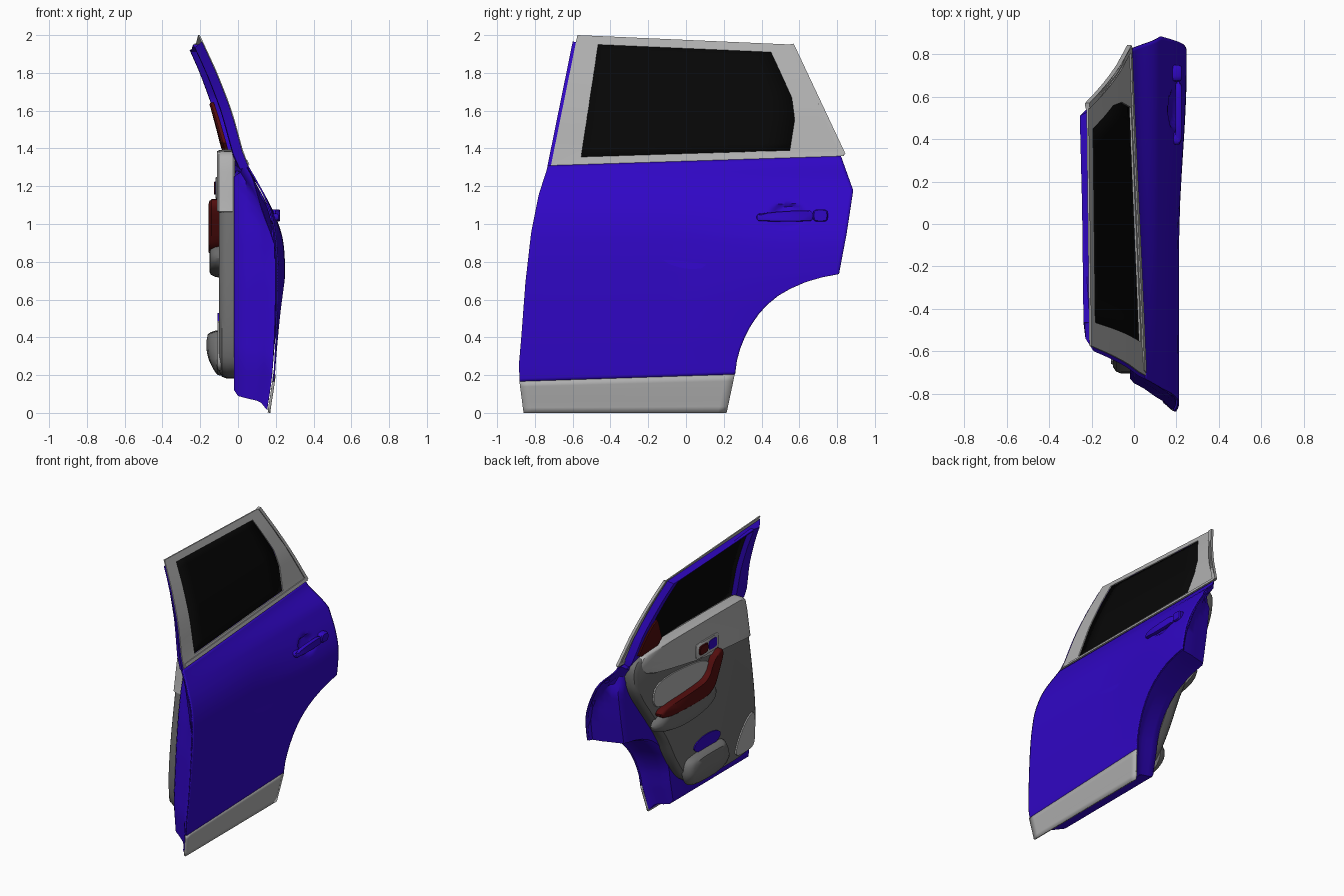
import bpy, bmesh, math

cube = bpy.data.objects.get("Cube")
if cube:
    bpy.data.objects.remove(cube, do_unlink=True)


def material(name, rgb):
    m = bpy.data.materials.new(name)
    m.use_nodes = True
    m.diffuse_color = (*rgb, 1)
    m.node_tree.nodes["Principled BSDF"].inputs["Base Color"].default_value = (*rgb, 1)
    return m


BLUE = material("blue paint", (0.03, 0.002, 0.56))
LIGHT = material("light grey", (0.43, 0.43, 0.43))
DARK = material("dark grey", (0.155, 0.155, 0.155))
BLACK = material("black glass", (0.002, 0.002, 0.002))
RED = material("dark red", (0.085, 0.004, 0.004))


def linear(knots, t):
    for (a, u), (b, v) in zip(knots, knots[1:]):
        if t <= b:
            return u + (v - u) * max(0, (t - a) / (b - a))
    return knots[-1][1]


def smooth(a, b, t):
    t = min(1, max(0, (t - a) / (b - a)))
    return t * t * (3 - 2 * t)


# Outer surface: sideways position for any height and length
SECTION = [(0, .165), (.1, .182), (.2, .196), (.4, .207), (.6, .212), (.8, .213), (.95, .203),
           (1.06, .18), (1.15, .145), (1.24, .095), (1.33, .04), (1.45, .008), (1.6, -.032),
           (1.8, -.108), (2, -.2), (2.1, -.245)]


def surface(y, z):
    x = sum(linear(SECTION, z + d) for d in (-.04, -.02, 0, .02, .04)) / 5
    x += .036 * smooth(-.1, .75, y) * smooth(.2, .75, z) * (1 - smooth(.85, 1.2, z))
    return x - .032 * (y + .7) * smooth(1.2, 1.36, z)


def finish(name, bm, mat, normals):
    if normals:
        bmesh.ops.recalc_face_normals(bm, faces=bm.faces)
    mesh = bpy.data.meshes.new(name)
    bm.to_mesh(mesh)
    bm.free()
    mesh.materials.append(mat)
    ob = bpy.data.objects.new(name, mesh)
    bpy.context.collection.objects.link(ob)
    bpy.ops.object.select_all(action='DESELECT')
    ob.select_set(True)
    bpy.context.view_layer.objects.active = ob
    bpy.ops.object.shade_smooth_by_angle(angle=math.radians(35))
    return ob


def loft(name, loops, mat, through=False, caps=True):
    """Skin equal closed point loops; the last may join the first."""
    bm = bmesh.new()
    rows = [[bm.verts.new(p) for p in loop] for loop in loops]
    n = len(rows[0])
    for a, b in zip(rows, rows[1:] + (rows[:1] if through else [])):
        for j in range(n):
            k = (j + 1) % n
            bm.faces.new((a[j], a[k], b[k], b[j]))
    if caps:
        bm.faces.new(rows[0])
        bm.faces.new(rows[-1])
    return finish(name, bm, mat, True)


def sheet(name, points, mat, thickness):
    """Open grid facing outwards, thickened towards the inside."""
    bm = bmesh.new()
    rows = [[bm.verts.new(p) for p in row] for row in points]
    for a, b in zip(rows, rows[1:]):
        for j in range(len(a) - 1):
            bm.faces.new((a[j], a[j + 1], b[j + 1], b[j]))
    ob = finish(name, bm, mat, False)
    ob.modifiers.new("thickness", 'SOLIDIFY').thickness = thickness


def rounded(points, steps):
    for _ in range(steps):
        out = []
        for (a, b), (c, d) in zip(points, points[1:] + points[:1]):
            out += [(a * .75 + c * .25, b * .75 + d * .25), (a * .25 + c * .75, b * .25 + d * .75)]
        points = out
    return points


def pad(name, outline, rings, mat, centre=None, steps=2):
    """Padded panel: outline in (y, z), rings of (scale, x or function)."""
    pts = rounded(outline, steps)
    cy, cz = centre or (sum(p[0] for p in pts) / len(pts), sum(p[1] for p in pts) / len(pts))
    loops = []
    for s, x in rings:
        loop = [(cy + (y - cy) * s, cz + (z - cz) * s) for y, z in pts]
        loops.append([(x(y, z) if callable(x) else x, y, z) for y, z in loop])
    return loft(name, loops, mat)


def ellipse(cy, cz, ry, rz, n=24):
    return [(cy + ry * math.cos(math.tau * i / n), cz + rz * math.sin(math.tau * i / n)) for i in range(n)]


def box(cy, cz, ry, rz, c=.012):
    """Rectangle with chamfered corners."""
    return [(cy + sy * (ry - a), cz + sz * (rz - b)) for sy, sz, a, b in (
        (-1, -1, 0, c), (-1, -1, c, 0), (1, -1, c, 0), (1, -1, 0, c),
        (1, 1, 0, c), (1, 1, c, 0), (-1, 1, c, 0), (-1, 1, 0, c))]


# Door edges as (height along the slanted belt, y)
SLANT = .033
FRONT = [(.195, -.88), (.28, -.885), (.43, -.872), (.72, -.85), (.98, -.82), (1.18, -.78), (1.334, -.73)]
REAR = [(.195, .26), (.27, .27), (.33, .287), (.39, .311), (.45, .343), (.51, .385), (.56, .432),
        (.605, .49), (.64, .555), (.672, .635), (.694, .72), (.708, .81), (.92, .85), (1.15, .885), (1.334, .82)]

# Outer skin with a dished hollow behind the handle
levels = sorted({h for h, _ in REAR} | {.195 + 1.139 * i / 70 for i in range(71)})
rows = []
for h in levels:
    a, b = linear(FRONT, h), linear(REAR, h)
    row = []
    for i in range(97):
        y = a + (b - a) * i / 96
        z = h + SLANT * y
        r = math.hypot((y - .54) / .1, (z - 1.05) / .065)
        row.append((surface(y, z) - .025 * (1 - smooth(.6, 1.05, r)), y, z))
    rows.append(row)
sheet("outer_skin", rows, BLUE, .008)

# Lower sill cladding
rows = []
for i in range(7):
    t = i / 6
    a, b = -.86 - .022 * t, .215 + .043 * t
    row = [(a + (b - a) * j / 24) for j in range(25)]
    rows.append([(surface(y, t * (.195 + SLANT * y)) + .004, y, t * (.195 + SLANT * y)) for y in row])
sheet("sill_cladding", rows, LIGHT, .014)

# Inner pressed shell, stepping inwards from the skin; the front edge slopes in furthest
edge = [(-.862, .01)] + [(y, h + SLANT * y) for h, y in FRONT]
edge += [(y, h + SLANT * y) for h, y in reversed(REAR)] + [(.219, .01)]
fine = []
for (a, b), (c, d) in zip(edge, edge[1:] + edge[:1]):
    n = max(1, round(math.hypot(c - a, d - b) / .06))
    fine += [(a + (c - a) * i / n, b + (d - b) * i / n) for i in range(n)]
loops = []
for ahead, other, gap, limit in ((.99, .995, .014, 1), (.98, .975, .03, 1), (.94, .92, .05, .14),
                                 (.91, .905, .055, .1), (.86, .89, .06, .045), (.83, .875, .065, 0),
                                 (.8, .84, .07, -.02)):
    ring = [(-.1 + (y + .1) * (ahead if y < -.1 else other + .04 * (other < .97)),
             .85 + (z - .85) * (other + .03 * (other < .97))) for y, z in fine]
    loops.append([(min(surface(y, z) - gap, limit) if limit > -.02 else limit, y, z) for y, z in ring])
loft("inner_shell", loops, BLUE)

# Window surround and glass
OUTER = [(-.715, 1.31), (-.575, 2.0), (.557, 1.95), (.685, 1.67), (.745, 1.54), (.838, 1.36)]
GLASS = [(-.555, 1.355), (-.465, 1.95), (.45, 1.91), (.56, 1.67), (.575, 1.55), (.55, 1.39)]
FLANGE = [(-.735, 1.3), (-.6, 1.965), (.53, 1.94), (.65, 1.67), (.71, 1.54), (.78, 1.34)]
INNER = [(-.7, 1.29), (-.54, 1.935), (.51, 1.92), (.62, 1.67), (.68, 1.54), (.74, 1.34)]


def densify(poly, n=8):
    return [(a + (c - a) * i / n, b + (d - b) * i / n)
            for (a, b), (c, d) in zip(poly, poly[1:] + poly[:1]) for i in range(n)]


def drape(poly, offset):
    return [(surface(y, z) + offset, y, z) for y, z in poly]


def surround(name, outer, inner, back_outer, front, back, mat):
    o, i, b = densify(outer), densify(inner), densify(back_outer)
    loft(name, [drape(o, front), drape(i, front), drape(i, back), drape(b, back)], mat,
         through=True, caps=False)


surround("window_surround", OUTER, GLASS, OUTER, .002, -.007, LIGHT)
surround("inner_window_frame", FLANGE, GLASS, INNER, -.004, -.054, BLUE)

rows = []
for i in range(13):
    t = i / 12
    z0, z1 = 1.35 + .605 * t, 1.385 + .53 * t
    y0 = -.56 + .095 * t
    y1 = linear([(1.39, .555), (1.55, .58), (1.67, .565), (1.915, .455)], z1)
    rows.append(drape([(y0 + (y1 - y0) * j / 8, z0 + (z1 - z0) * j / 8) for j in range(9)], -.006))
sheet("window_glass", rows, BLACK, .008)

# Rear pillar seal and belt moulding
for name, strip in (("rear_pillar_seal", [(.545, 1.95), (.57, 1.955), (.845, 1.37), (.82, 1.365)]),
                    ("belt_moulding", [(-.7, 1.315), (-.69, 1.337), (.82, 1.385), (.835, 1.362)])):
    ring = densify(strip, 6)
    loft(name, [drape(ring, -.012), drape(ring, .009)], LIGHT)

# Outside handle: grip, end cap and front foot
hx = surface(.56, 1.05) - .004
pad("handle_grip", [(.37, 1.03), (.39, 1.013), (.66, 1.013), (.672, 1.03), (.672, 1.06), (.65, 1.074), (.5, 1.068), (.39, 1.055)],
    [(.9, hx + .006), (1, hx + .014), (1, hx + .026), (.9, hx + .034)], BLUE, steps=1)
pad("handle_end_cap", box(.712, 1.045, .039, .033), [(1, hx - .01), (1, hx + .026), (.85, hx + .034)], BLUE, steps=1)
pad("handle_front_foot", box(.405, 1.035, .033, .022), [(1, hx - .02), (.9, hx + .02)], BLUE, steps=1)

# Inner trim
TRIM = [(-.57, 1.34), (-.54, 1.375), (-.48, 1.385), (.64, 1.39), (.73, 1.35), (.75, 1.27), (.72, 1.12),
        (.54, .88), (.38, .66), (.28, .46), (.14, .26), (-.03, .185), (-.54, .18), (-.67, .22), (-.71, .34),
        (-.7, .6), (-.63, 1.05)]
pad("door_trim", TRIM, [(1, -.015), (1, -.06), (.985, -.085), (.95, -.1)], DARK, (-.05, .85))
UPPER = [(-.628, 1.06), (-.622, 1.08), (-.575, 1.34), (-.545, 1.38), (-.48, 1.39), (.6, 1.395), (.67, 1.36),
         (.67, 1.3), (.6, 1.23), (.3, 1.17), (-.1, 1.1), (-.58, 1.06)]
pad("upper_trim", UPPER, [(1, -.03), (1, -.075), (.985, -.1), (.95, -.11)], LIGHT, (.0, 1.23), 1)
pad("trim_insert", [(.56, 1.0), (.5, 1.15), (.0, 1.12), (-.16, 1.05), (-.08, .94), (.45, .92)],
    [(1, -.09), (.97, -.107)], LIGHT)
pad("speaker_panel", [(-.65, .24), (-.665, .3), (-.665, .5), (-.58, .48), (-.47, .36), (-.41, .22), (-.6, .22)],
    [(1, -.08), (.96, -.108)], LIGHT)

# Armrest with upright pull
pad("armrest_base", ellipse(.17, .82, .36, .1), [(1.05, -.09), (1, -.12), (.88, -.145), (.7, -.152)], DARK, steps=0)
pad("armrest_pad", [(.51, .94), (.49, .86), (.1, .84), (-.12, .85), (-.2, 1.0), (-.25, 1.11), (-.2, 1.14),
                    (-.13, 1.09), (-.07, .97), (.12, .95)],
    [(1, -.1), (1, -.14), (.96, -.151), (.9, -.155)], RED, (.1, .91))

# Inside release
pad("release_bezel", box(-.09, 1.19, .135, .058, .015), [(1, -.09), (1, -.115), (.95, -.119)], LIGHT, steps=1)
pad("release_lever", box(-.035, 1.19, .05, .035), [(1, -.11), (1, -.124), (.9, -.128)], RED, steps=1)
pad("release_recess", box(-.145, 1.19, .048, .035), [(1, -.11), (1, -.122)], BLUE, steps=1)

# Storage pocket, fullest at its top, and its opening
pad("pocket_bulge", [(-.36, .2), (-.3, .42), (-.22, .435), (.1, .435), (.17, .4), (.17, .28), (.08, .2)],
    [(1.02, -.09)] + [(s, lambda y, z, d=d: -.1 - d * smooth(.12, .34, z))
                      for s, d in ((1, .02), (.92, .045), (.8, .06), (.5, .066), (.1, .066))], DARK)
pad("pocket_opening", ellipse(-.1, .475, .155, .055), [(1, -.09), (1, -.108)], BLUE, steps=0)

# Corner cover behind the window
pad("corner_cover", [(.36, 1.365), (.7, 1.365), (.65, 1.52), (.57, 1.65), (.52, 1.62)],
    [(1, lambda y, z: surface(y, z) - .04), (1, lambda y, z: surface(y, z) - .058),
     (.93, lambda y, z: surface(y, z) - .066)], RED, steps=1)
